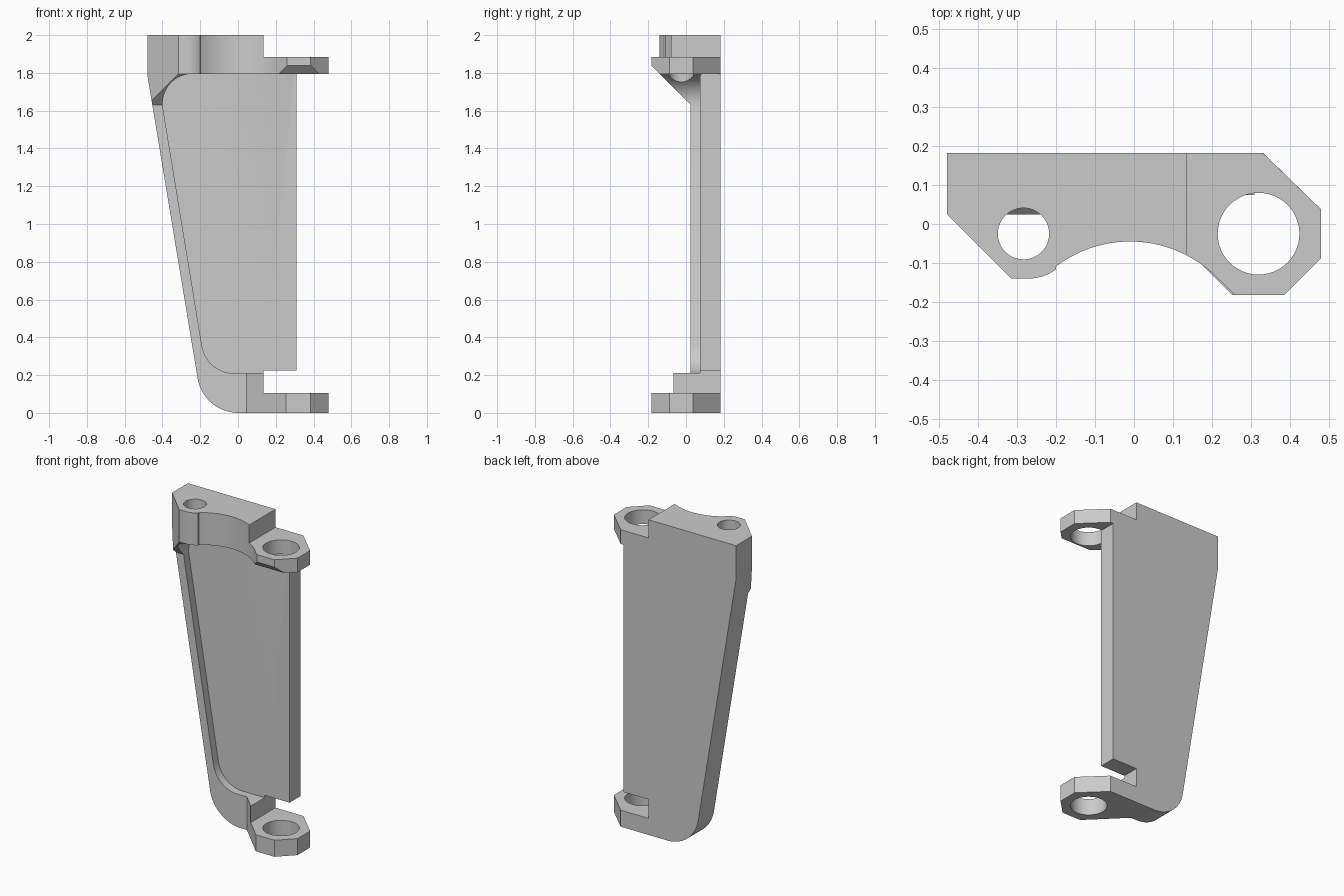
import bpy, bmesh
from math import sin, cos, tan, radians, pi
from mathutils import Vector

if "Cube" in bpy.data.objects:
    bpy.data.objects.remove(bpy.data.objects["Cube"])


def prism(name, pts, lo, hi, axis):
    """Extrude a 2D profile: axis z uses (x, y), y uses (x, z), x uses (y, z)."""
    place = {'z': lambda a, b, t: (a, b, t),
             'y': lambda a, b, t: (a, t, b),
             'x': lambda a, b, t: (t, a, b)}[axis]
    bm = bmesh.new()
    f = bm.faces.new([bm.verts.new(place(a, b, lo)) for a, b in pts])
    ext = bmesh.ops.extrude_face_region(bm, geom=[f])
    move = Vector(place(0, 0, hi - lo))
    bmesh.ops.translate(bm, vec=move,
                        verts=[v for v in ext['geom'] if isinstance(v, bmesh.types.BMVert)])
    bmesh.ops.recalc_face_normals(bm, faces=bm.faces)
    me = bpy.data.meshes.new(name)
    bm.to_mesh(me)
    bm.free()
    ob = bpy.data.objects.new(name, me)
    bpy.context.collection.objects.link(ob)
    return ob


def arc(cx, cy, r, a0, a1, n):
    return [(cx + r * cos(radians(a0 + (a1 - a0) * i / n)),
             cy + r * sin(radians(a0 + (a1 - a0) * i / n))) for i in range(n + 1)]


def fillet(p, c, q, t, n=14):
    """Round corner c between p and q with tangent length t."""
    p, c, q = Vector(p), Vector(c), Vector(q)
    u, v = (p - c).normalized(), (q - c).normalized()
    half = u.angle(v) / 2
    r = t * tan(half)
    o = c + (u + v).normalized() * (r / sin(half))
    d0, d1 = c + u * t - o, c + v * t - o
    sweep = pi - 2 * half
    return [tuple(o + (d0 * sin((1 - i / n) * sweep) + d1 * sin(i / n * sweep)) / sin(sweep))
            for i in range(n + 1)]


def combine(ob, other, op):
    m = ob.modifiers.new(op, 'BOOLEAN')
    m.operation, m.solver, m.object = op, 'EXACT', other
    bpy.context.view_layer.objects.active = ob
    bpy.ops.object.modifier_apply(modifier=m.name)
    bpy.data.objects.remove(other, do_unlink=True)


# Upper block and lug, with the concave front
lug = [(0.385, -0.183), (0.6, 0.032), (0.6, 0.3)]
lug = [(0.385, -0.183), (0.48, -0.088), (0.48, 0.038), (0.21, 0.3)]
upper = ([(-0.6, 0.3), (-0.6, 0.145), (-0.315, -0.14)]
         + arc(-0.27, -0.025, 0.115, -90, -53, 6)
         + arc(-0.01, -0.36, 0.315, 127, 45, 24)
         + [(0.26, -0.183)] + lug)
bracket = prism("bracket", upper, 1.6, 2.1, 'z')

# Sloping underside of the upper block
combine(bracket, prism("slope_cutter", [(-0.4, 2.055), (-0.4, 1.4), (0.255, 1.4)], -1, 1, 'x'),
        'DIFFERENCE')

# Back slab and lower lug
combine(bracket, prism("slab", [(-0.7, -0.1), (0.32, -0.1), (0.32, 1.85), (-0.7, 1.85)],
                       0.025, 0.25, 'y'), 'UNION')
combine(bracket, prism("lower_lug", [(0.0, 0.22), (0.0, 0.07), (0.253, -0.183)]
                       + lug[:3] + [(0.293, 0.22)], -0.05, 0.24, 'z'), 'UNION')

# Trim to the front silhouette
left_top, corner = (-0.48, 1.79), (-0.1835, 0)
silhouette = ([(-0.48, 2), (0.135, 2), (0.135, 1.885), (0.6, 1.885), (0.6, 1.795),
               (0.31, 1.795), (0.31, 0.225), (0.135, 0.225), (0.135, 0.105),
               (0.6, 0.105), (0.6, 0)]
              + fillet((0.6, 0), corner, left_top, 0.185) + [left_top])
combine(bracket, prism("silhouette", silhouette, -0.5, 0.183, 'y'), 'INTERSECT')

# Recessed front panel
low, high = (-0.167, 0.21), (-0.427, 1.795)
recess = ([(0.7, 1.795), (0.7, 0.21)] + fillet((0.7, 0.21), low, high, 0.145)
          + fillet(low, high, (0.7, 1.795), 0.185))
# keep the lower block in front of the panel: its top is already level with the recess
combine(bracket, prism("recess", recess, -0.5, 0.075, 'y'), 'DIFFERENCE')

# Pin holes
for x, r, lo, hi in ((-0.284, 0.066, 1.6, 2.2), (0.32, 0.105, 1.79, 2.2), (0.32, 0.105, -0.2, 0.16)):
    combine(bracket, prism("hole", arc(x, -0.025, r, 0, 360, 48)[:-1], lo, hi, 'z'), 'DIFFERENCE')

bpy.ops.object.select_all(action='DESELECT')
bracket.select_set(True)
bpy.context.view_layer.objects.active = bracket
bpy.ops.object.shade_smooth_by_angle(angle=radians(25))
